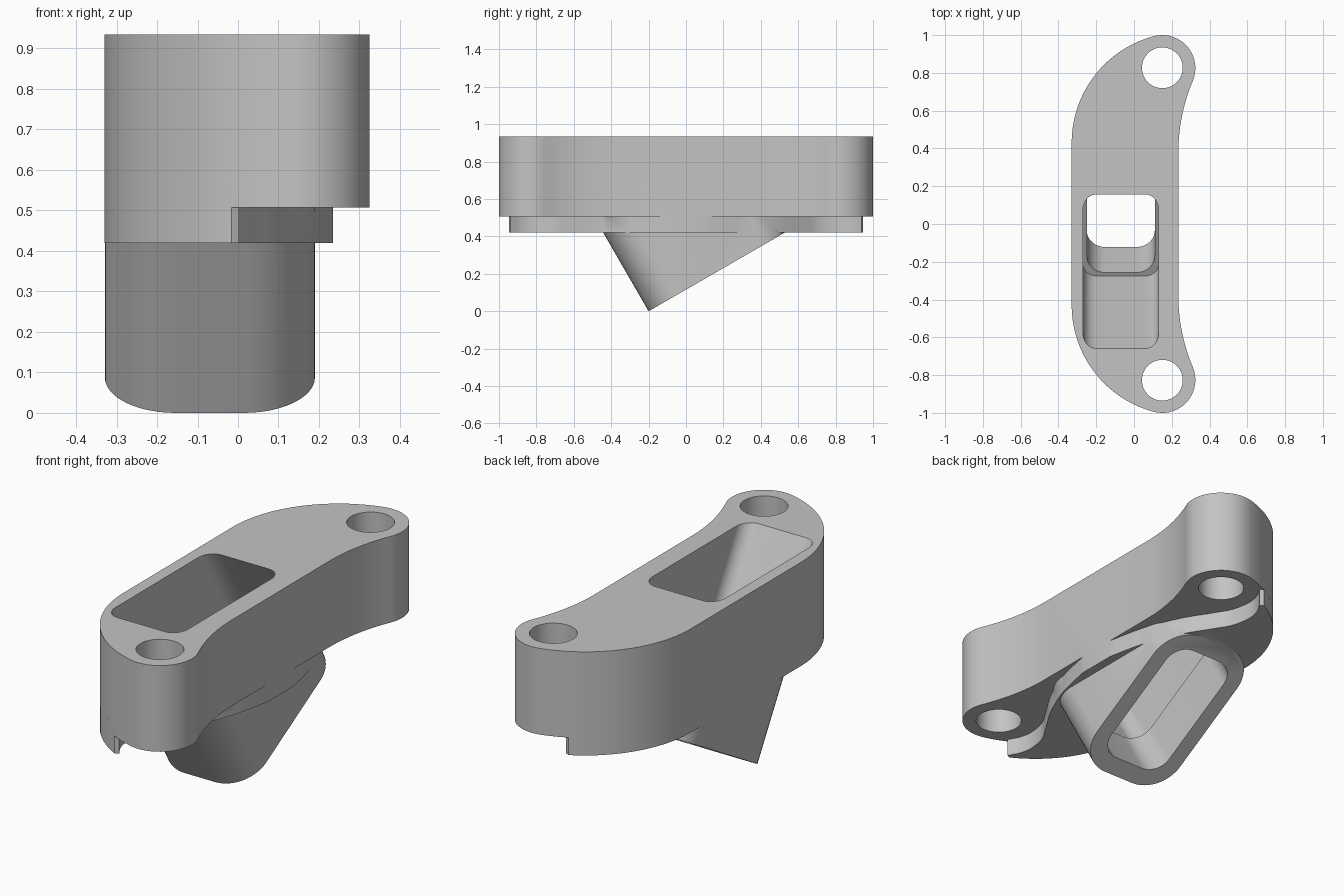
import bpy, bmesh
from math import sin, cos, radians
from mathutils import Vector, Matrix

cube = bpy.data.objects.get("Cube")
if cube:
    bpy.data.objects.remove(cube, do_unlink=True)

grey = bpy.data.materials.new("light_grey")
grey.use_nodes = True
grey.diffuse_color = (0.55, 0.55, 0.55, 1)
grey.node_tree.nodes["Principled BSDF"].inputs["Base Color"].default_value = (0.55, 0.55, 0.55, 1)

BOTTOM, STEP, TOP = 0.42, 0.507, 0.935


def arc(cx, cy, r, a0, a1, n=20):
    return [(cx + r * cos(radians(a0 + (a1 - a0) * i / n)),
             cy + r * sin(radians(a0 + (a1 - a0) * i / n))) for i in range(n + 1)]


def mirror_y(points):
    return points + [(x, -y) for x, y in reversed(points)]


def rounded_rect(x0, x1, y0, y1, r):
    return (arc(x1 - r, y1 - r, r, 0, 90, 12) + arc(x0 + r, y1 - r, r, 90, 180, 12)
            + arc(x0 + r, y0 + r, r, 180, 270, 12) + arc(x1 - r, y0 + r, r, 270, 360, 12))


def smooth_path(pts, n=6):
    """Catmull-Rom curve through the points."""
    p = [Vector(q) for q in [pts[0]] + pts + [pts[-1]]]
    out = []
    for a, b, c, d in zip(p, p[1:], p[2:], p[3:]):
        for i in range(n):
            t = i / n
            out.append(tuple(0.5 * (2 * b + (c - a) * t + (2 * a - 5 * b + 4 * c - d) * t * t
                                    + (3 * b - a - 3 * c + d) * t ** 3)))
    return out + [pts[-1]]


def prism(name, outline, z0, z1, matrix=None, cut_z=None):
    bm = bmesh.new()
    face = bm.faces.new([bm.verts.new((x, y, z0)) for x, y in outline])
    top = bmesh.ops.extrude_face_region(bm, geom=[face])["geom"]
    bmesh.ops.translate(bm, vec=(0, 0, z1 - z0),
                        verts=[v for v in top if isinstance(v, bmesh.types.BMVert)])
    bmesh.ops.remove_doubles(bm, verts=bm.verts, dist=1e-5)
    if matrix:
        bm.transform(matrix)
    if cut_z:
        cut = bmesh.ops.bisect_plane(bm, geom=bm.verts[:] + bm.edges[:] + bm.faces[:],
                                     plane_co=(0, 0, cut_z), plane_no=(0, 0, 1), clear_outer=True)
        rim = [e for e in cut["geom_cut"] if isinstance(e, bmesh.types.BMEdge)]
        bmesh.ops.contextual_create(bm, geom=rim)
    bmesh.ops.recalc_face_normals(bm, faces=bm.faces)
    mesh = bpy.data.meshes.new(name)
    bm.to_mesh(mesh)
    bm.free()
    mesh.materials.append(grey)
    obj = bpy.data.objects.new(name, mesh)
    bpy.context.collection.objects.link(obj)
    return obj


def combine(target, tool, operation):
    mod = target.modifiers.new(operation, 'BOOLEAN')
    mod.operation, mod.solver, mod.object = operation, 'EXACT', tool
    bpy.context.view_layer.objects.active = target
    bpy.ops.object.modifier_apply(modifier=mod.name)
    bpy.data.objects.remove(tool, do_unlink=True)


# Curved main body: waist, inner curve, rounded ear, outer curve
body_half = (arc(1.205, 0.38, 0.97, 180, 157.1) + arc(0.15, 0.825, 0.175, -22.9, 104.6)[1:]
             + arc(0.253, 0.43, 0.583, 104.6, 180, 28)[1:])
body = prism("bracket_body", mirror_y(body_half), STEP, TOP)

# Raised lip underneath, clearing the bolt ears
lip_edge = smooth_path([(0.235, 0.1), (0.19, 0.3), (0.115, 0.48), (0.03, 0.62), (-0.022, 0.71),
                        (-0.04, 0.81), (-0.028, 0.88), (0.003, 0.937)])
lip_half = lip_edge + arc(0.253, 0.43, 0.583, 117.5, 180, 24)
lip = prism("lip", mirror_y(lip_half), BOTTOM, STEP + 0.05)
combine(body, lip, 'UNION')

# Slanted duct leaving the underside
slant = Matrix.Translation((0, -0.2, 0)) @ Matrix.Rotation(radians(30), 4, 'X')
duct = prism("duct", rounded_rect(-0.329, 0.19, 0, 0.84, 0.175), 0, 1.3, slant, STEP + 0.04)
combine(body, duct, 'UNION')

# Stepped slanted passage through the duct
wide = prism("wide_passage", rounded_rect(-0.27, 0.13, 0.07, 0.776, 0.07), 0.27, 1.6, slant)
combine(body, wide, 'DIFFERENCE')
narrow = prism("narrow_passage", rounded_rect(-0.25, 0.11, 0.09, 0.756, 0.1), -0.2, 0.32, slant)
combine(body, narrow, 'DIFFERENCE')

# Bolt holes
for side in (-1, 1):
    hole = prism("bolt_hole", arc(0.15, side * 0.827, 0.108, 0, 360, 48)[:-1], 0.3, 1.1)
    combine(body, hole, 'DIFFERENCE')

bpy.ops.object.select_all(action='DESELECT')
body.select_set(True)
bpy.context.view_layer.objects.active = body
bpy.ops.object.shade_smooth_by_angle(angle=radians(30))
